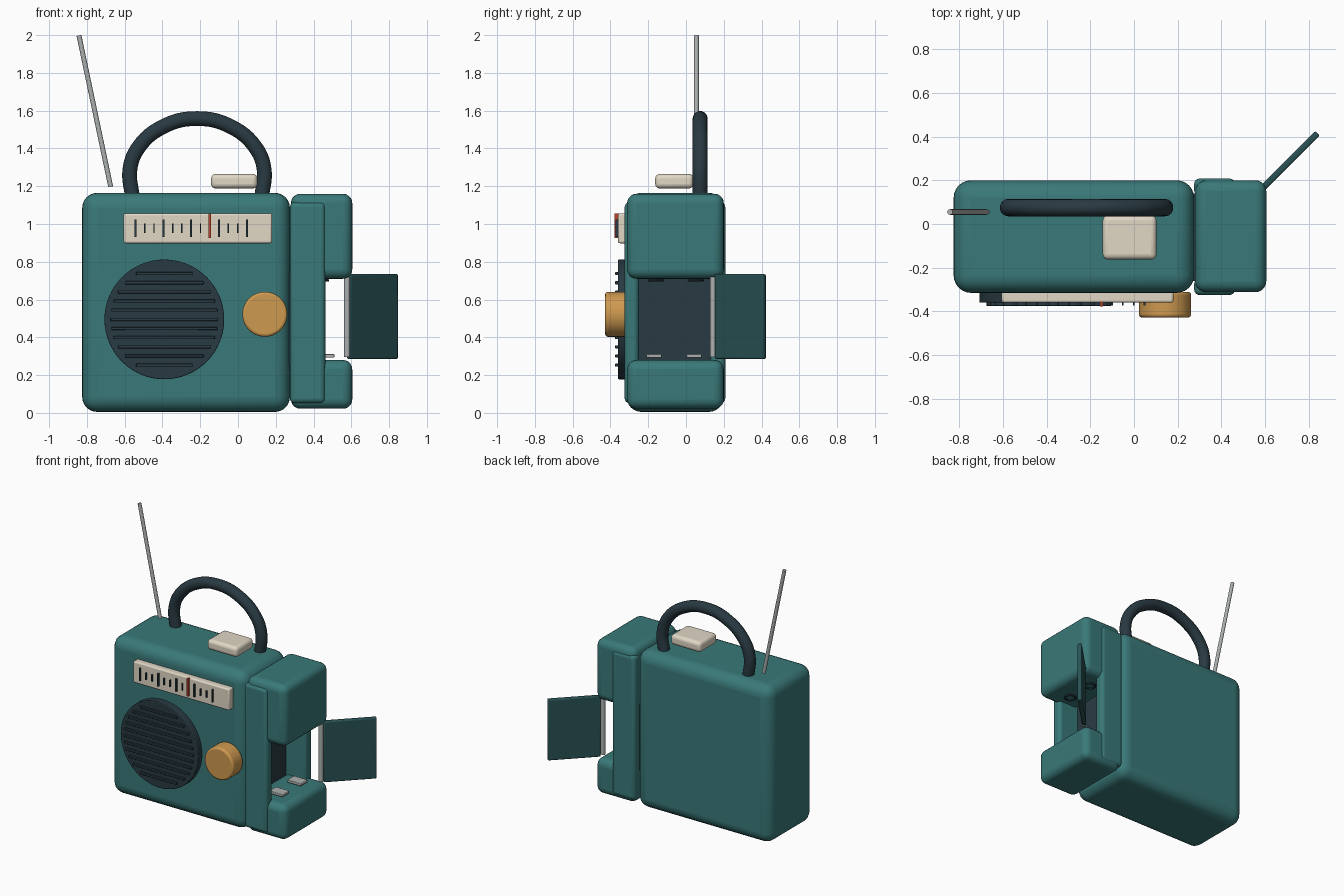
import bpy, math
from mathutils import Vector

if "Cube" in bpy.data.objects:
    bpy.data.objects.remove(bpy.data.objects["Cube"])


def material(name, r, g, b):
    m = bpy.data.materials.new(name)
    m.diffuse_color = (r, g, b, 1)
    m.use_nodes = True
    m.node_tree.nodes["Principled BSDF"].inputs["Base Color"].default_value = m.diffuse_color
    return m


TEAL = material("teal", 0.042, 0.19, 0.19)
DEEP = material("deep_teal", 0.022, 0.085, 0.09)
DARK = material("charcoal", 0.022, 0.042, 0.055)
CREAM = material("cream", 0.75, 0.68, 0.56)
GOLD = material("ochre", 0.62, 0.32, 0.08)
RED = material("red", 0.5, 0.06, 0.03)
METAL = material("metal", 0.42, 0.44, 0.44)


def finish(ob, name, mat, bevel=0, segs=4):
    ob.name = name
    ob.data.materials.append(mat)
    if bevel:
        mod = ob.modifiers.new("bevel", "BEVEL")
        mod.width, mod.segments = bevel, segs
        mod.limit_method = "ANGLE"
    bpy.ops.object.shade_smooth_by_angle(angle=math.radians(35))
    return ob


def box(name, x, y, z, mat, bevel=0, segs=4, turn=0):
    """Box from (min, max) ranges."""
    bpy.ops.mesh.primitive_cube_add(
        size=1, location=[(a + b) / 2 for a, b in (x, y, z)])
    ob = bpy.context.object
    ob.scale = [b - a for a, b in (x, y, z)]
    bpy.ops.object.transform_apply(location=False, rotation=False, scale=True)
    ob.rotation_euler.z = turn
    return finish(ob, name, mat, bevel, segs)


def rod(name, a, b, r, mat, sides=16, bevel=0):
    """Cylinder between two points."""
    a, b = Vector(a), Vector(b)
    bpy.ops.mesh.primitive_cylinder_add(
        vertices=sides, radius=r, depth=(b - a).length, location=(a + b) / 2)
    ob = bpy.context.object
    ob.rotation_euler = (b - a).to_track_quat("Z", "Y").to_euler()
    return finish(ob, name, mat, bevel, 3)


# main case
box("case", (-0.825, 0.275), (-0.315, 0.2), (0.005, 1.165), TEAL, 0.08, 6)

# battery compartment: end blocks, side walls and dark lining
box("battery_block_top", (0.28, 0.605), (-0.312, 0.2), (0.71, 1.16), TEAL, 0.05, 5)
box("battery_block_bottom", (0.28, 0.605), (-0.312, 0.2), (0.022, 0.28), TEAL, 0.05, 5)
box("battery_wall_front", (0.275, 0.462), (-0.325, -0.25), (0.052, 1.115), TEAL, 0.025)
box("battery_wall_back", (0.275, 0.462), (0.13, 0.208), (0.052, 1.115), TEAL, 0.025)
box("battery_lining", (0.27, 0.3), (-0.26, 0.14), (0.25, 0.74), DARK)

# contacts: flat plates below, coil springs above
for i, y in enumerate((-0.17, 0.042)):
    box(f"contact_plate_{i}", (0.4, 0.51), (y - 0.04, y + 0.04), (0.292, 0.312), METAL, 0.004, 2)
    bpy.ops.mesh.primitive_torus_add(
        major_radius=0.036, minor_radius=0.007, major_segments=24,
        minor_segments=8, location=(0.44, y + 0.01, 0.702))
    finish(bpy.context.object, f"contact_spring_{i}", DARK)

# open battery door and hinge pin
cx, cy = 0.712, 0.288
box("battery_door", (cx - 0.18, cx + 0.18), (cy - 0.015, cy + 0.015),
    (0.285, 0.735), DEEP, 0.008, 2, math.radians(45))
rod("door_hinge", (0.577, 0.143, 0.295), (0.577, 0.143, 0.72), 0.016, METAL)

# speaker disc with horizontal slats
sx, sz = -0.39, 0.495
rod("speaker_disc", (sx, -0.3, sz), (sx, -0.36, sz), 0.317, DARK, 64, 0.005)
for i in range(11):
    dz = (i - 5) * 0.0485
    half = math.sqrt(0.285 ** 2 - dz ** 2)
    box(f"speaker_slat_{i}", (sx - half, sx + half), (-0.375, -0.355),
        (sz + dz - 0.008, sz + dz + 0.008), DARK, 0.003, 2)

# tuning dial with tick marks and needle
box("dial_panel", (-0.605, 0.18), (-0.36, -0.305), (0.898, 1.056), CREAM, 0.01, 3)
for i in range(13):
    x = -0.543 + i * 0.0492
    h, w = (0.047, 0.005) if i % 3 == 0 else (0.025, 0.0035)
    box(f"dial_tick_{i}", (x - w, x + w), (-0.372, -0.355), (0.977 - h, 0.977 + h), DARK)
box("dial_needle", (-0.155, -0.142), (-0.378, -0.355), (0.925, 1.055), RED)

# tuning knob
rod("tuning_knob", (0.142, -0.31, 0.522), (0.142, -0.428, 0.522), 0.119, GOLD, 48, 0.014)

# push button on top
box("top_button", (-0.143, 0.103), (-0.163, 0.04), (1.188, 1.265), CREAM, 0.025)

# carrying handle swept along half a path and its mirror
half = [(0.342, 1.14), (0.355, 1.29), (0.31, 1.405), (0.18, 1.515)]
path = [(-x, z) for x, z in half] + [(0, 1.558)] + half[::-1]
curve = bpy.data.curves.new("handle", "CURVE")
curve.dimensions = "3D"
curve.bevel_depth, curve.bevel_resolution = 0.04, 5
curve.use_fill_caps = True
sp = curve.splines.new("BEZIER")
sp.bezier_points.add(len(path) - 1)
for p, (x, z) in zip(sp.bezier_points, path):
    p.co = (x - 0.217, 0.075, z)
    p.handle_left_type = p.handle_right_type = "AUTO"
curve.materials.append(DARK)
bpy.context.collection.objects.link(bpy.data.objects.new("carry_handle", curve))

# antenna
rod("antenna", (-0.674, 0.055, 1.197), (-0.842, 0.055, 1.998), 0.013, METAL)
